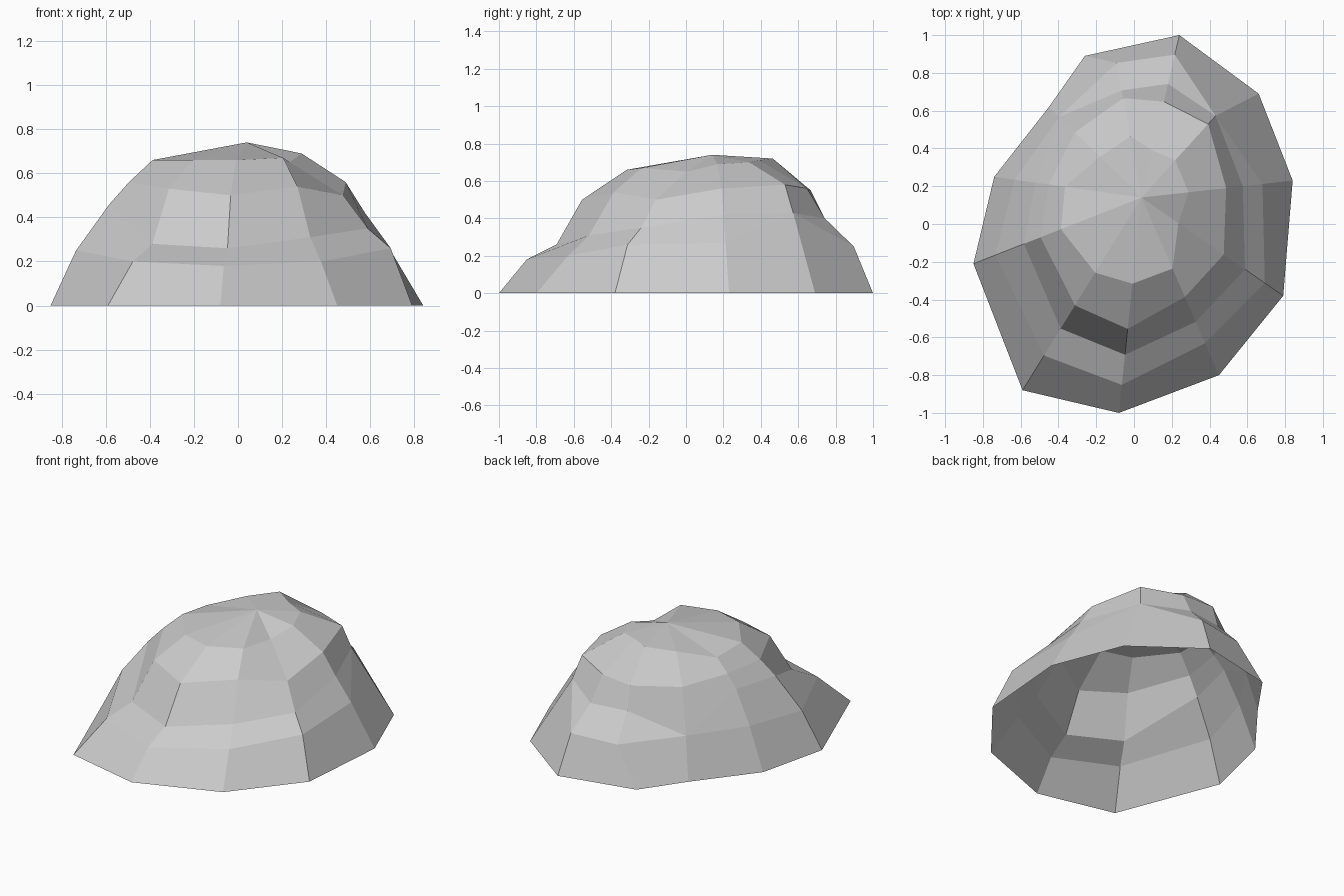
import bpy
import bmesh
from mathutils import Vector

cube = bpy.data.objects.get("Cube")
if cube:
    bpy.data.objects.remove(cube, do_unlink=True)

PEAK = Vector((0.04, 0.14, 0.74))

# Each rib of the boulder climbs from a foot point to the peak:
# foot (x, y), inward travel of the four rings, height of the four rings
RIBS = [
    ((0.24, 1.0), (.12, .30, .41, .71), (.25, .40, .56, .71)),
    ((0.66, 0.69), (.29, .30, .37, .68), (.42, .43, .58, .70)),
    ((0.84, 0.23), (.20, .33, .44, .69), (.27, .42, .56, .69)),
    ((0.79, -0.38), (.13, .27, .42, .74), (.26, .35, .50, .65)),
    ((0.45, -0.8), (.18, .30, .44, .60), (.20, .31, .54, .67)),
    ((-0.08, -1.0), (.13, .27, .39, .60), (.18, .26, .50, .66)),
    ((-0.59, -0.88), (.18, .32, .44, .61), (.20, .28, .53, .66)),
    ((-0.85, -0.21), (.13, .30, .40, .52), (.25, .46, .56, .66)),
    ((-0.74, 0.25), (.14, .28, .37, .48), (.27, .48, .56, .64)),
    ((-0.45, 0.62), (.11, .12, .28, .55), (.27, .28, .54, .69)),
    ((-0.26, 0.89), (.12, .30, .35, .60), (.24, .40, .55, .72)),
]
# Sideways lean of the ribs that do not head straight for the peak
LEAN = {1: -0.11, 10: 0.2}


def make_material(name, value):
    mat = bpy.data.materials.new(name)
    mat.use_nodes = True
    colour = (value, value, value, 1.0)
    mat.diffuse_color = colour
    shader = mat.node_tree.nodes["Principled BSDF"]
    shader.inputs["Base Color"].default_value = colour
    shader.inputs["Roughness"].default_value = 0.9
    return mat


def rib_points(index):
    """Points of one rib, from the ground up to the last ring."""
    foot_xy, travel, heights = RIBS[index]
    foot = Vector((*foot_xy, 0))
    run = PEAK - foot
    side = Vector((-run.y, run.x, 0)) * LEAN.get(index, 0)
    points = [foot]
    for t, z in zip(travel, heights):
        p = foot.lerp(PEAK, t) + side * (1 - t)
        p.z = z
        points.append(p)
    return points


# Boulder shell: ribs joined by quads, a fan of triangles to the peak, open below
bm = bmesh.new()
ribs = [[bm.verts.new(p) for p in rib_points(i)] for i in range(len(RIBS))]
peak = bm.verts.new(PEAK)
for i, rib in enumerate(ribs):
    before = ribs[i - 1]
    for k in range(len(rib) - 1):
        bm.faces.new((rib[k], before[k], before[k + 1], rib[k + 1]))
    bm.faces.new((rib[-1], before[-1], peak))

# Weld the ribs whose lower two rings pinch together
bmesh.ops.remove_doubles(bm, verts=bm.verts, dist=0.02)
bm.normal_update()
if peak.normal.z < 0:
    bmesh.ops.reverse_faces(bm, faces=bm.faces)

mesh = bpy.data.meshes.new("boulder_shell")
bm.to_mesh(mesh)
bm.free()
mesh.materials.append(make_material("stone grey", 0.6))
boulder = bpy.data.objects.new("boulder_shell", mesh)
bpy.context.collection.objects.link(boulder)
